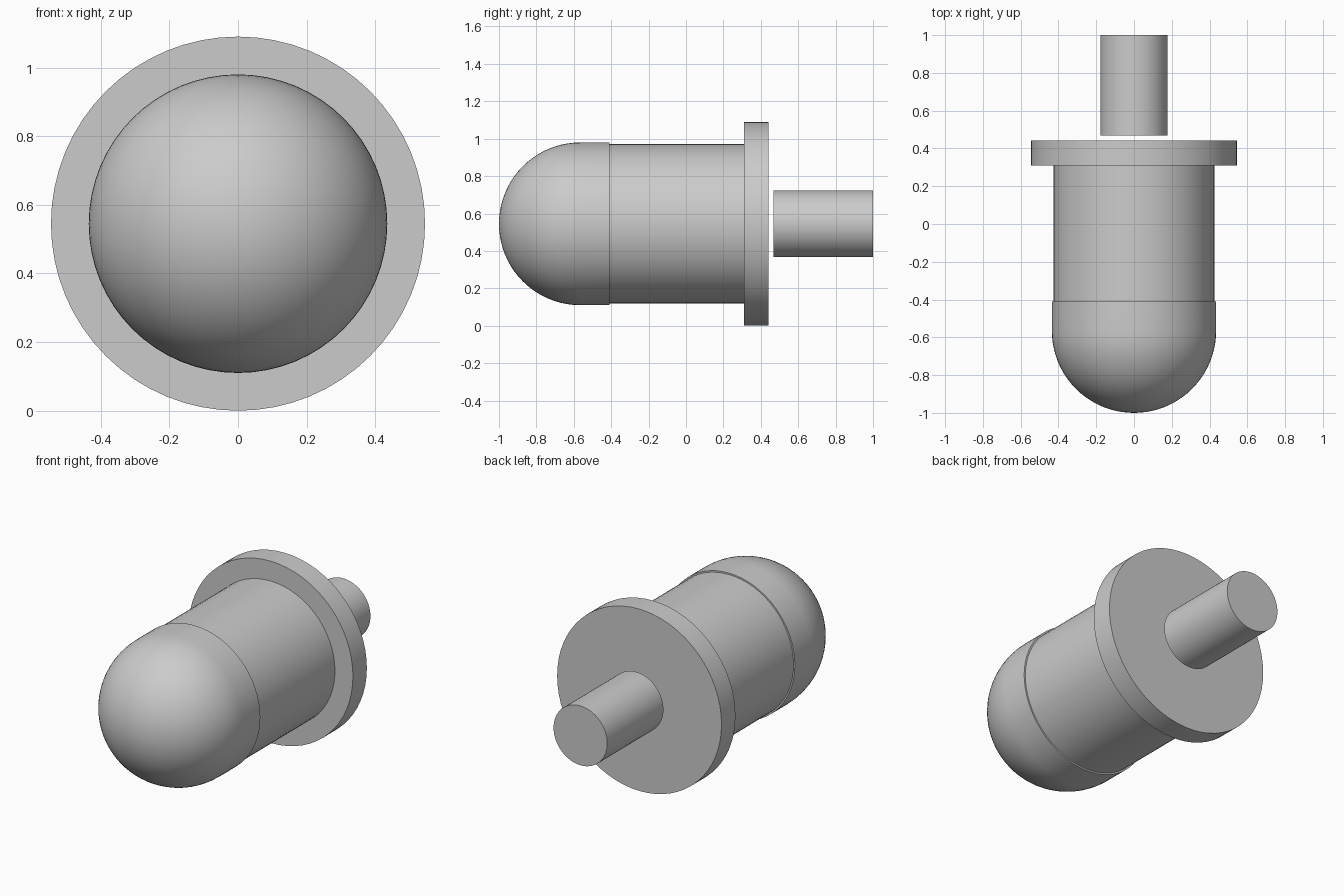
import bpy
import bmesh
from math import sin, cos, pi, radians
from mathutils import Vector

if "Cube" in bpy.data.objects:
    bpy.data.objects.remove(bpy.data.objects["Cube"], do_unlink=True)

AXIS_Z = 0.545

grey = bpy.data.materials.new("plain grey")
grey.use_nodes = True
grey.diffuse_color = (0.6, 0.6, 0.6, 1)
grey.node_tree.nodes["Principled BSDF"].inputs["Base Color"].default_value = grey.diffuse_color


def lathe(name, profile, segments=64):
    """Spin (radius, y) points around the lengthwise axis."""
    bm = bmesh.new()
    verts = [bm.verts.new((0, y, r)) for r, y in profile]
    edges = [bm.edges.new(pair) for pair in zip(verts, verts[1:])]
    bmesh.ops.spin(bm, geom=verts + edges, cent=(0, 0, 0), axis=(0, 1, 0),
                   angle=2 * pi, steps=segments)
    bmesh.ops.remove_doubles(bm, verts=bm.verts, dist=0.0001)
    bmesh.ops.recalc_face_normals(bm, faces=bm.faces)
    mesh = bpy.data.meshes.new(name)
    bm.to_mesh(mesh)
    bm.free()
    mesh.materials.append(grey)
    obj = bpy.data.objects.new(name, mesh)
    obj.location = Vector((0, 0, AXIS_Z))
    bpy.context.collection.objects.link(obj)
    bpy.ops.object.select_all(action="DESELECT")
    obj.select_set(True)
    bpy.context.view_layer.objects.active = obj
    bpy.ops.object.shade_smooth_by_angle(angle=radians(30))
    return obj


def cylinder(name, radius, front, back):
    return lathe(name, [(0, front), (radius, front), (radius, back), (0, back)])


# Rounded nose with a short straight collar
R, CENTRE, STEPS = 0.435, -0.565, 20
arc = [(R * sin(pi / 2 * i / STEPS), CENTRE - R * cos(pi / 2 * i / STEPS))
       for i in range(STEPS + 1)]
lathe("dome_nose", arc + [(R, -0.41), (0, -0.41)])

# Barrel, wide flange and separate rear rod
cylinder("barrel", 0.426, -0.41, 0.31)
cylinder("flange", 0.545, 0.31, 0.442)
cylinder("rear_rod", 0.178, 0.468, 1.0)
